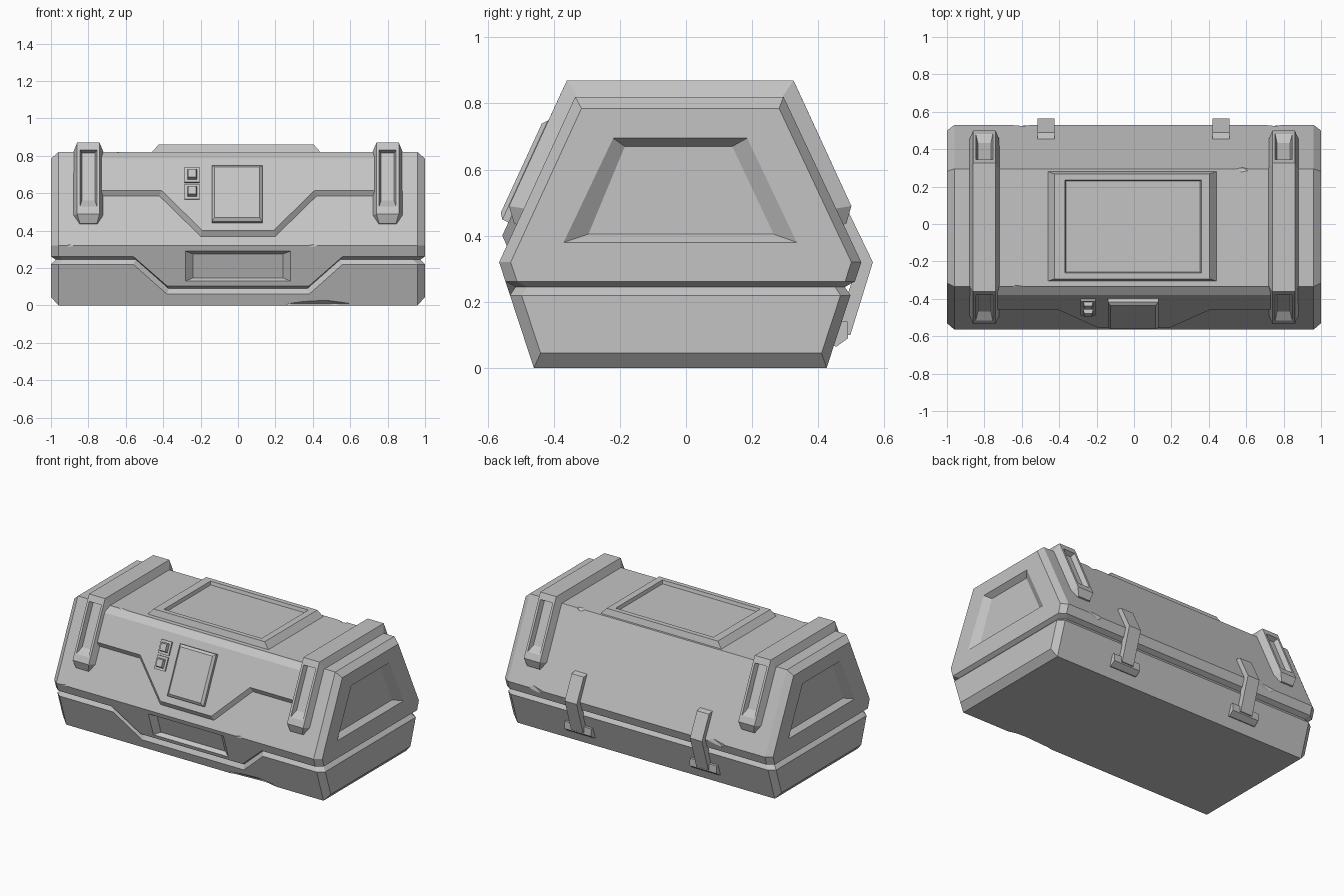
import bpy, bmesh, math
from mathutils import Vector

if "Cube" in bpy.data.objects:
    bpy.data.objects.remove(bpy.data.objects["Cube"], do_unlink=True)

grey = bpy.data.materials.new("plain_grey")
grey.use_nodes = True
colour = (0.55, 0.55, 0.55, 1)
grey.diffuse_color = colour
grey.node_tree.nodes["Principled BSDF"].inputs["Base Color"].default_value = colour

BELT, TOP = 0.32, 0.82


def front_y(z):
    return -0.46 - 0.105 * z / BELT if z < BELT else -0.565 + 0.46 * (z - BELT)


def back_y(z):
    return 0.425 + 0.105 * z / BELT if z < BELT else 0.53 - 0.47 * (z - BELT)


def finish(bm, name):
    bmesh.ops.recalc_face_normals(bm, faces=bm.faces)
    mesh = bpy.data.meshes.new(name)
    bm.to_mesh(mesh)
    bm.free()
    mesh.materials.append(grey)
    obj = bpy.data.objects.new(name, mesh)
    bpy.context.collection.objects.link(obj)
    return obj


def loft(bm, rings, caps=True):
    """Join matching closed rings of points; return the vertex rings."""
    loops = [[bm.verts.new(p) for p in ring] for ring in rings]
    n = len(loops[0])
    for a, b in zip(loops, loops[1:]):
        for i in range(n):
            j = (i + 1) % n
            bm.faces.new((a[i], a[j], b[j], b[i]))
    if caps:
        bm.faces.new(loops[0])
        bm.faces.new(loops[-1])
    return loops


def recess(bm, near, outer, inner):
    """Replace the four-sided face nearest a point with a sunken panel."""
    near = Vector(near)
    face = min((f for f in bm.faces if len(f.verts) == 4),
               key=lambda f: (f.calc_center_median() - near).length)
    rim = list(face.verts)
    order = [min(range(4), key=lambda k: (Vector(outer[k]) - v.co).length) for v in rim]
    bm.faces.remove(face)
    lips = [rim] + [[bm.verts.new(pts[k]) for k in order] for pts in (outer, inner)]
    for a, b in zip(lips, lips[1:]):
        for i in range(4):
            j = (i + 1) % 4
            bm.faces.new((a[i], a[j], b[j], b[i]))
    bm.faces.new(lips[-1])


def prism(name, profile, x, half):
    bm = bmesh.new()
    loft(bm, [[(x + s * half, y, z) for y, z in profile] for s in (-1, 1)])
    return finish(bm, name)


# Case body: stacked rings with a seam groove that dips at the front
def body_ring(z, dip, inset=0.0, end_z=None):
    end_z = z if end_z is None else end_z
    stations = [(-0.96, z), (-0.56, z), (-0.38, dip), (0.38, dip), (0.56, z), (0.96, z)]
    ring = [(x * (1 - inset), front_y(h) + inset, h) for x, h in stations]
    f, b, e = front_y(end_z) + 0.035 + inset, back_y(end_z) - 0.03 - inset, 1 - inset
    ring += [(e, f, end_z), (e, b, end_z)]
    ring += [(s * 0.96 * (1 - inset), back_y(z) - inset, z) for s in (1, -1)]
    return ring + [(-e, b, end_z), (-e, f, end_z)]


bm = bmesh.new()
rings = loft(bm, [body_ring(0, 0, end_z=0.045), body_ring(0.22, 0.06),
                  body_ring(0.245, 0.09, 0.025), body_ring(0.262, 0.105),
                  body_ring(BELT, BELT), body_ring(TOP, TOP, end_z=0.785)], False)
for r in (rings[0], rings[-1]):
    bm.faces.new(r[:6] + r[8:10])
    bm.faces.new(r[5:9])
    bm.faces.new([r[9], r[10], r[11], r[0]])

# Sunken end panels
for s in (-1, 1):
    recess(bm, (s, -0.02, 0.55),
           [(s, -0.37, 0.38), (s, 0.335, 0.38), (s, 0.185, 0.695), (s, -0.22, 0.695)],
           [(s * 0.965, -0.295, 0.405), (s * 0.965, 0.265, 0.405),
            (s * 0.965, 0.14, 0.67), (s * 0.965, -0.185, 0.67)])


# Sunken hand grip at the front
def grip(half, low, high, depth):
    return [(x, front_y(z) + depth, z)
            for x, z in ((-half, low), (half, low), (half, high), (-half, high))]


recess(bm, (0, -0.53, 0.21), grip(0.28, 0.13, 0.29, 0), grip(0.24, 0.148, 0.275, 0.03))
body = finish(bm, "case_body")

# Worn chips along the edges
bm = bmesh.new()
for x, y, z, length in ((0.45, -0.48, -0.01, 0.25), (-0.62, -0.35, 0.85, 0.1),
                        (0.58, 0.3, 0.85, 0.07), (0.4, -0.6, 0.32, 0.12),
                        (-0.9, -0.6, 0.32, 0.09), (-0.6, 0.56, 0.32, 0.12),
                        (0.75, 0.56, 0.32, 0.1)):
    ball = bmesh.ops.create_icosphere(bm, subdivisions=1, radius=1)["verts"]
    for v in ball:
        v.co = Vector((x + v.co.x * length, y + v.co.y * 0.045, z + v.co.z * 0.045))
cutter = finish(bm, "chip_cutter")
cutter.hide_render = True
wear = body.modifiers.new("worn_edges", "BOOLEAN")
wear.operation, wear.object, wear.solver = "DIFFERENCE", cutter, "EXACT"
bpy.context.view_layer.update()
worn = bpy.data.meshes.new_from_object(
    body.evaluated_get(bpy.context.evaluated_depsgraph_get()))
body.modifiers.clear()
if len(worn.polygons) > 40:
    body.data = worn
bpy.data.objects.remove(cutter, do_unlink=True)


# Raised parts on the sloping front
def on_front(x, z, lift):
    return (x, front_y(z) - 0.908 * lift, z + 0.418 * lift)


def front_slab(name, layers):
    bm = bmesh.new()
    loft(bm, [[on_front(x, z, lift) for x, z in pts] for lift, pts in layers])
    return finish(bm, name)


def rect(x0, x1, z0, z1, inset=0.0):
    return [(x0 + inset, z0 + inset), (x1 - inset, z0 + inset),
            (x1 - inset, z1 - inset), (x0 + inset, z1 - inset)]


def stepped(side, low, top):
    half = [(0.2 - (side - 0.585) * 0.5, low), (0.42 - (side - 0.585) * 0.5, side),
            (0.73, side), (0.73, top)]
    return half + [(-x, z) for x, z in reversed(half)]


front_slab("front_plate", [(-0.01, stepped(0.585, 0.37, 0.815)),
                           (0, stepped(0.585, 0.37, 0.815)),
                           (0.025, stepped(0.605, 0.39, 0.775))])
front_slab("lock_panel", [(0.015, rect(-0.14, 0.13, 0.43, 0.73)),
                          (0.045, rect(-0.14, 0.13, 0.43, 0.73)),
                          (0.058, rect(-0.14, 0.13, 0.43, 0.73, 0.015))])
for i, z in enumerate((0.555, 0.645)):
    front_slab("button_base_%d" % i, [(0.015, rect(-0.285, -0.205, z, z + 0.08)),
                                      (0.035, rect(-0.285, -0.205, z, z + 0.08))])
    front_slab("button_%d" % i, [(0.03, rect(-0.272, -0.218, z + 0.013, z + 0.067)),
                                 (0.055, rect(-0.272, -0.218, z + 0.013, z + 0.067, 0.006))])

# Raised top plate with a sunken middle
bm = bmesh.new()
loft(bm, [[(x, y, z) for x, y in rect(-0.46 + d, 0.44 - d, -0.305 + e, 0.28 - e)]
          for z, d, e in ((0.81, 0, 0), (0.82, 0, 0), (0.86, 0.035, 0.012))])
recess(bm, (-0.01, 0, 0.9),
       [(x, y, 0.86) for x, y in rect(-0.37, 0.36, -0.262, 0.235)],
       [(x, y, 0.838) for x, y in rect(-0.37, 0.36, -0.262, 0.235, 0.006)])
finish(bm, "top_plate")

# Straps over the lid, with a slot in each sloping face
# Each step: base y, base z, base half width, outer y, outer z, outer half width
STRAP = [(-0.50, 0.43, 0.05, -0.52, 0.437, 0.045), (-0.475, 0.48, 0.085, -0.535, 0.49, 0.06),
         (-0.32, 0.81, 0.085, -0.36, 0.87, 0.06), (0.285, 0.81, 0.085, 0.325, 0.87, 0.06),
         (0.44, 0.48, 0.085, 0.50, 0.49, 0.06), (0.465, 0.43, 0.05, 0.485, 0.437, 0.045)]


def slot(cx, side, half, low, high, sink):
    def y(z):
        return -0.535 + 0.46 * (z - 0.49) if side < 0 else 0.50 - 0.46 * (z - 0.49)
    return [(cx + x, y(z) - side * sink, z)
            for x, z in ((-half, low), (half, low), (half, high), (-half, high))]


for name, cx in (("right_strap", -0.8), ("left_strap", 0.8)):
    bm = bmesh.new()
    loft(bm, [[(cx - w, y, z), (cx - v, oy, oz), (cx + v, oy, oz), (cx + w, y, z)]
              for y, z, w, oy, oz, v in STRAP])
    for side in (-1, 1):
        recess(bm, (cx, side * 0.44, 0.68), slot(cx, side, 0.045, 0.53, 0.83, 0),
               slot(cx, side, 0.035, 0.56, 0.815, 0.035))
    finish(bm, name)

# Back hinges: a bent bar ending in a cross plate
BAR = [(0.44, 0.485), (0.49, 0.475), (0.565, 0.32), (0.497, 0.1), (0.45, 0.1), (0.52, 0.32)]
FOOT = [(0.43, 0.07), (0.455, 0.065), (0.49, 0.09), (0.488, 0.14), (0.44, 0.14)]
for side, x in (("right", -0.47), ("left", 0.465)):
    prism(side + "_hinge_bar", BAR, x, 0.045)
    prism(side + "_hinge_foot", FOOT, x, 0.1)
